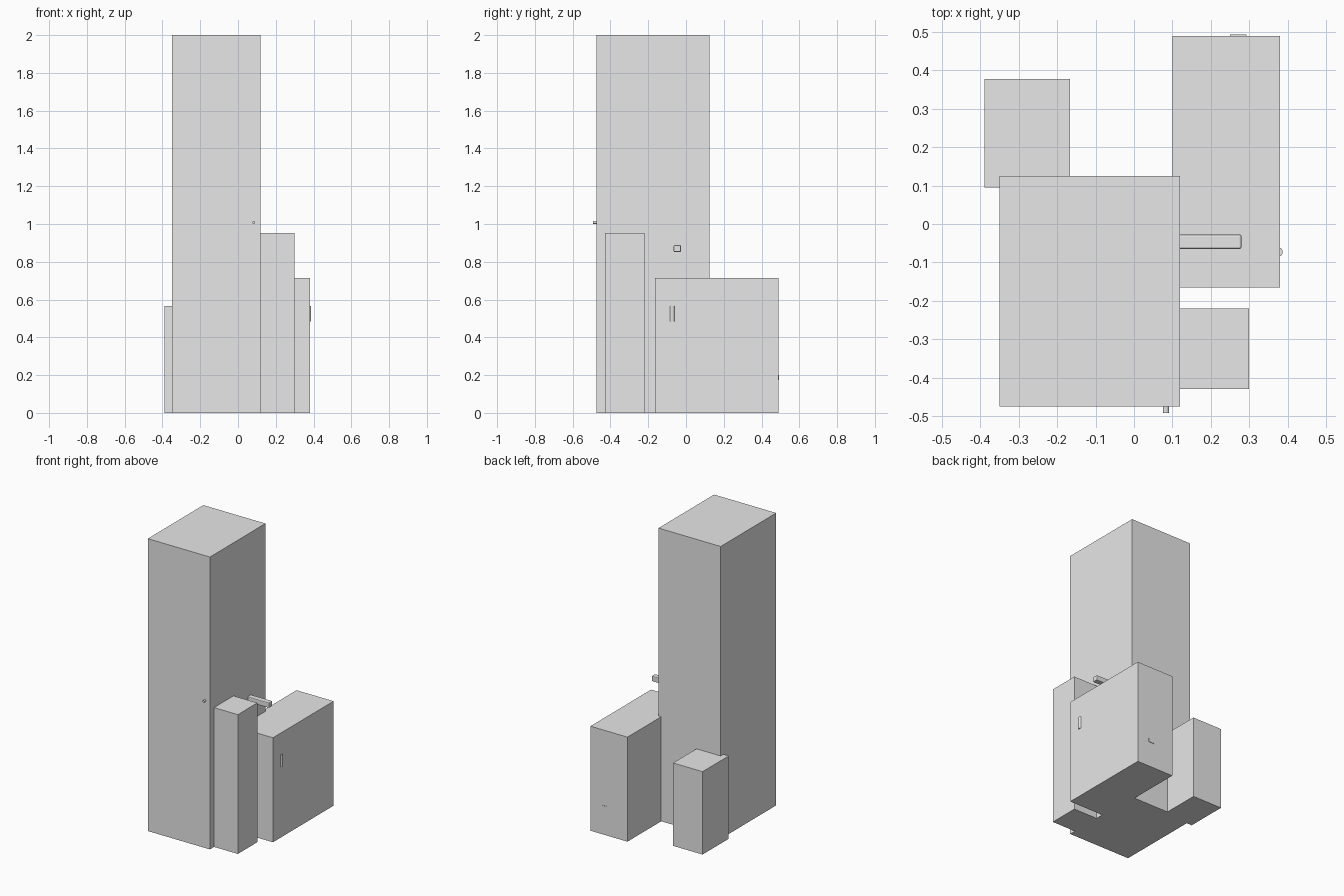
import bpy
import bmesh
import math

old = bpy.data.objects.get("Cube")
if old:
    bpy.data.objects.remove(old, do_unlink=True)

# One plain grey for everything
grey = bpy.data.materials.new("light_grey")
grey.use_nodes = True
grey.diffuse_color = (0.8, 0.8, 0.8, 1)
grey.node_tree.nodes["Principled BSDF"].inputs["Base Color"].default_value = (0.8, 0.8, 0.8, 1)


def finish(name, bm):
    mesh = bpy.data.meshes.new(name)
    bmesh.ops.recalc_face_normals(bm, faces=bm.faces)
    bm.to_mesh(mesh)
    bm.free()
    mesh.materials.append(grey)
    obj = bpy.data.objects.new(name, mesh)
    bpy.context.collection.objects.link(obj)
    return obj


def box(name, x, y, z):
    """Box spanning the given (low, high) range on each axis."""
    bm = bmesh.new()
    bmesh.ops.create_cube(bm, size=1)
    for v in bm.verts:
        v.co = [sum(r) / 2 + c * (r[1] - r[0]) for c, r in zip(v.co, (x, y, z))]
    return finish(name, bm)


def cylinder(name, radius, length, sides, location, rotation=(0, 0, 0)):
    bm = bmesh.new()
    bmesh.ops.create_cone(bm, cap_ends=True, segments=sides,
                          radius1=radius, radius2=radius, depth=length)
    obj = finish(name, bm)
    obj.location = location
    obj.rotation_euler = rotation
    return obj


# Main blocks
box("tall_tower", (-0.35, 0.12), (-0.475, 0.125), (0, 2))
box("slim_pillar", (0.10, 0.30), (-0.43, -0.22), (0, 0.953))
box("side_cabinet", (0.10, 0.38), (-0.165, 0.49), (0, 0.715))
box("rear_box", (-0.39, -0.167), (0.095, 0.378), (0, 0.567))

# Round knob on the tower front
cylinder("tower_knob", 0.008, 0.03, 12, (0.083, -0.477, 1.008), (math.pi / 2, 0, 0))

# Half-round upright handle on the cabinet side
cylinder("cabinet_handle", 0.0125, 0.084, 16, (0.375, -0.073, 0.525))

# Bar jutting out of the tower side, with softened edges
bar = box("side_bar", (0.11, 0.28), (-0.065, -0.027), (0.852, 0.888))
bevel = bar.modifiers.new("soft_edges", "BEVEL")
bevel.width = 0.005
bevel.segments = 2

# Thin plate on the cabinet back
box("back_plate", (0.25, 0.293), (0.485, 0.493), (0.174, 0.2))
